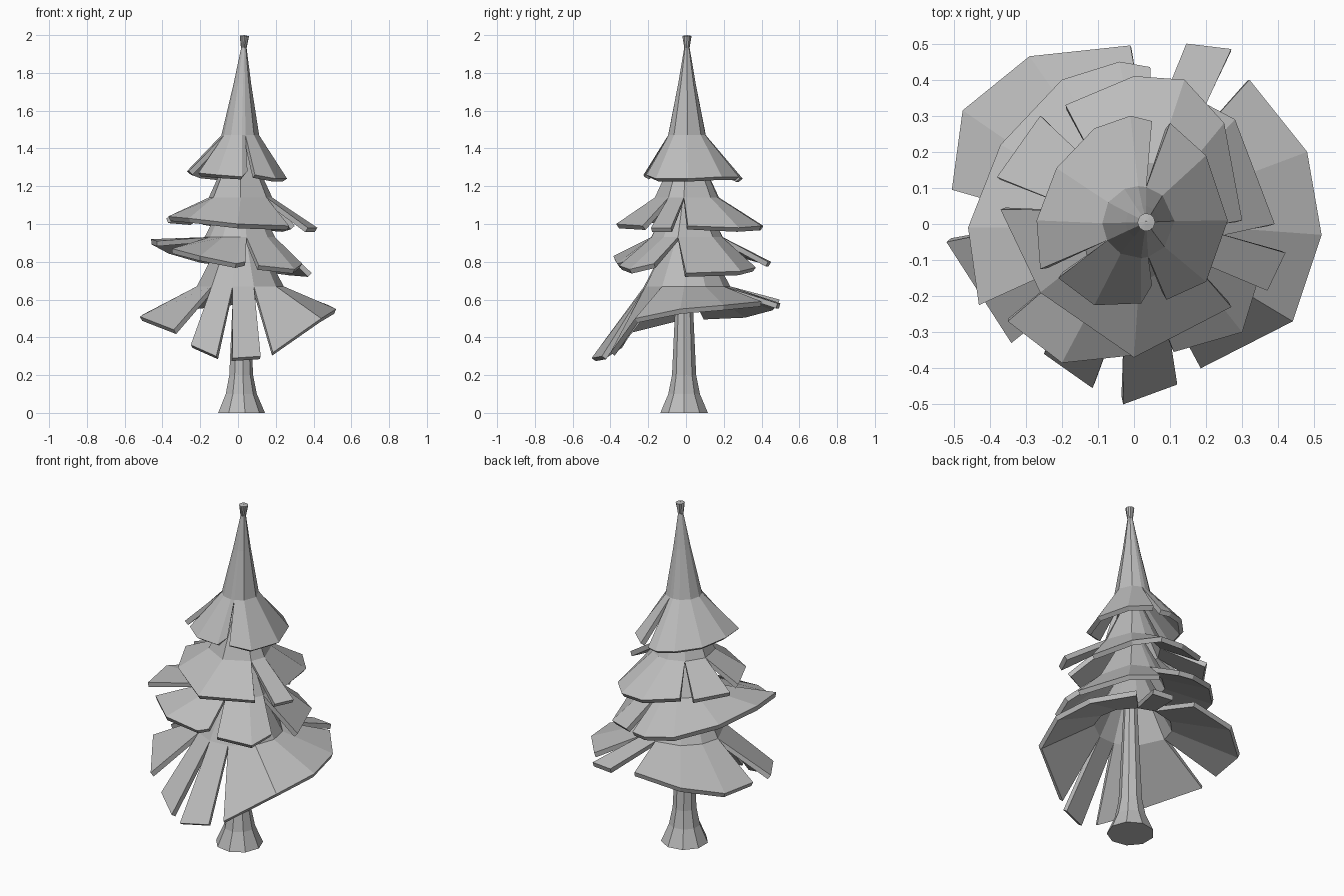
import bpy, bmesh, math
from mathutils import Vector

cube = bpy.data.objects.get("Cube")
if cube:
    bpy.data.objects.remove(cube, do_unlink=True)

CENTRE = Vector((0.012, 0.005, 0))

# One plain clay-grey colour for the whole tree
grey = bpy.data.materials.new("light_grey")
grey.use_nodes = True
grey.diffuse_color = (0.5, 0.5, 0.5, 1)
grey.node_tree.nodes["Principled BSDF"].inputs["Base Color"].default_value = grey.diffuse_color


def finish(name, bm):
    mesh = bpy.data.meshes.new(name)
    bm.to_mesh(mesh)
    bm.free()
    mesh.materials.append(grey)
    obj = bpy.data.objects.new(name, mesh)
    bpy.context.collection.objects.link(obj)
    return obj


def polar(radius, angle, z, centre=CENTRE):
    return centre + Vector((radius * math.cos(angle), radius * math.sin(angle), z))


def angle_of(point):
    return math.atan2(point[1] - CENTRE.y, point[0] - CENTRE.x)


def bough_tier(name, rings, flaps, lean=0.0):
    """Skirt of hanging flaps, joined above the lowest ring and split below it.
    rings: (radius, height) from the tip down; flaps: rim points, anticlockwise."""
    bm = bmesh.new()
    turn = 2 * math.pi

    # Unwrap the rim angles so they keep rising around the tree
    all_angles, last = [], None
    for flap in flaps:
        angles = []
        for point in flap:
            a = angle_of(point)
            while last is not None and a < last:
                a += turn
            angles.append(a)
            last = a
        all_angles.append(angles)

    # Neighbouring flaps meet halfway across each gap
    ends = [(p[-1] + q[0]) / 2 for p, q in zip(all_angles, all_angles[1:])]
    closing = (all_angles[-1][-1] + all_angles[0][0] + turn) / 2
    starts = [closing - turn] + ends
    ends.append(closing)

    for flap, angles, start, end in zip(flaps, all_angles, starts, ends):
        columns = []
        for point, a in zip(flap, angles):
            t = (a - angles[0]) / (angles[-1] - angles[0])
            joined = start + (end - start) * t
            column = [bm.verts.new(point)]
            for i, (radius, z) in enumerate(reversed(rings)):
                shift = Vector((lean * i / max(1, len(rings) - 1), 0, 0))
                column.append(bm.verts.new(polar(radius, joined, z, CENTRE + shift)))
            columns.append(column)
        for left, right in zip(columns, columns[1:]):
            for i in range(len(left) - 1):
                bm.faces.new((left[i], right[i], right[i + 1], left[i + 1]))
    bmesh.ops.remove_doubles(bm, verts=bm.verts, dist=0.0005)
    obj = finish(name, bm)
    solid = obj.modifiers.new("thickness", "SOLIDIFY")
    solid.thickness = 0.028
    solid.offset = -1
    return obj


# Trunk with a flared foot
bm = bmesh.new()
sides = 9
trunk_centre = Vector((0.015, -0.01, 0))
trunk_rings = []
for radius, z in [(.128, 0), (.085, .1), (.065, .2), (.046, .6), (.02, 1.2)]:
    trunk_rings.append([bm.verts.new(polar(radius, 2 * math.pi * k / sides, z, trunk_centre))
                        for k in range(sides)])
for low, high in zip(trunk_rings, trunk_rings[1:]):
    for k in range(sides):
        n = (k + 1) % sides
        bm.faces.new((low[k], low[n], high[n], high[k]))
bm.faces.new(reversed(trunk_rings[0]))
bm.faces.new(trunk_rings[-1])
finish("trunk", bm)

# Lowest boughs, drooping at the front
bough_tier("bottom_boughs", [(.06, 1), (.23, .67)], [
    [(-.52, -.05, .51), (-.34, -.33, .44)],
    [(-.25, -.36, .36), (-.115, -.455, .3)],
    [(-.03, -.5, .29), (.12, -.445, .3)],
    [(.185, -.4, .32), (.44, -.27, .5), (.52, -.03, .55), (.48, .2, .57), (.32, .4, .59)],
    [(.27, .485, .58), (.145, .5, .58)],
    [(-.01, .495, .6), (-.29, .465, .57), (-.475, .315, .53), (-.505, .095, .52)],
])

# Lower middle boughs
bough_tier("lower_middle_boughs", [(.05, 1.2), (.19, .93)], [
    [(-.35, -.27, .87), (-.2, -.385, .83), (-.01, -.365, .79), (.04, -.33, .8)],
    [(.11, -.355, .78), (.3, -.3, .76), (.34, -.17, .79)],
    [(.39, 0, .74), (.28, .29, .75), (.13, .37, .77)],
    [(.045, .435, .8), (-.04, .45, .8), (-.2, .4, .82), (-.37, .22, .87),
     (-.46, -.01, .92), (-.43, -.225, .91)],
])

# Upper middle boughs
bough_tier("upper_middle_boughs", [(.05, 1.4), (.17, 1.14)], [
    [(-.37, .04, 1.04), (-.26, -.19, 1.03), (0, -.37, 1), (.27, -.23, .99)],
    [(.37, -.185, .98), (.42, -.08, .98)],
    [(.3, .01, .99), (.25, .28, .98), (.14, .4, .99), (0, .41, .99), (-.19, .33, 1.02)],
    [(-.26, .3, 1.02), (-.38, .13, 1.03)],
])

# Pointed crown
bough_tier("crown", [(.003, 2), (.047, 1.74), (.1, 1.47)], [
    [(-.21, -.15, 1.27), (-.11, -.225, 1.26), (.02, -.22, 1.25), (.05, -.17, 1.28)],
    [(.09, -.21, 1.26), (.2, -.16, 1.24), (.26, .01, 1.24), (.2, .19, 1.25), (.1, .28, 1.25)],
    [(.05, .285, 1.24), (-.01, .3, 1.24), (-.11, .265, 1.25), (-.215, .155, 1.26),
     (-.27, .01, 1.28), (-.26, -.125, 1.28)],
], lean=0.022)
